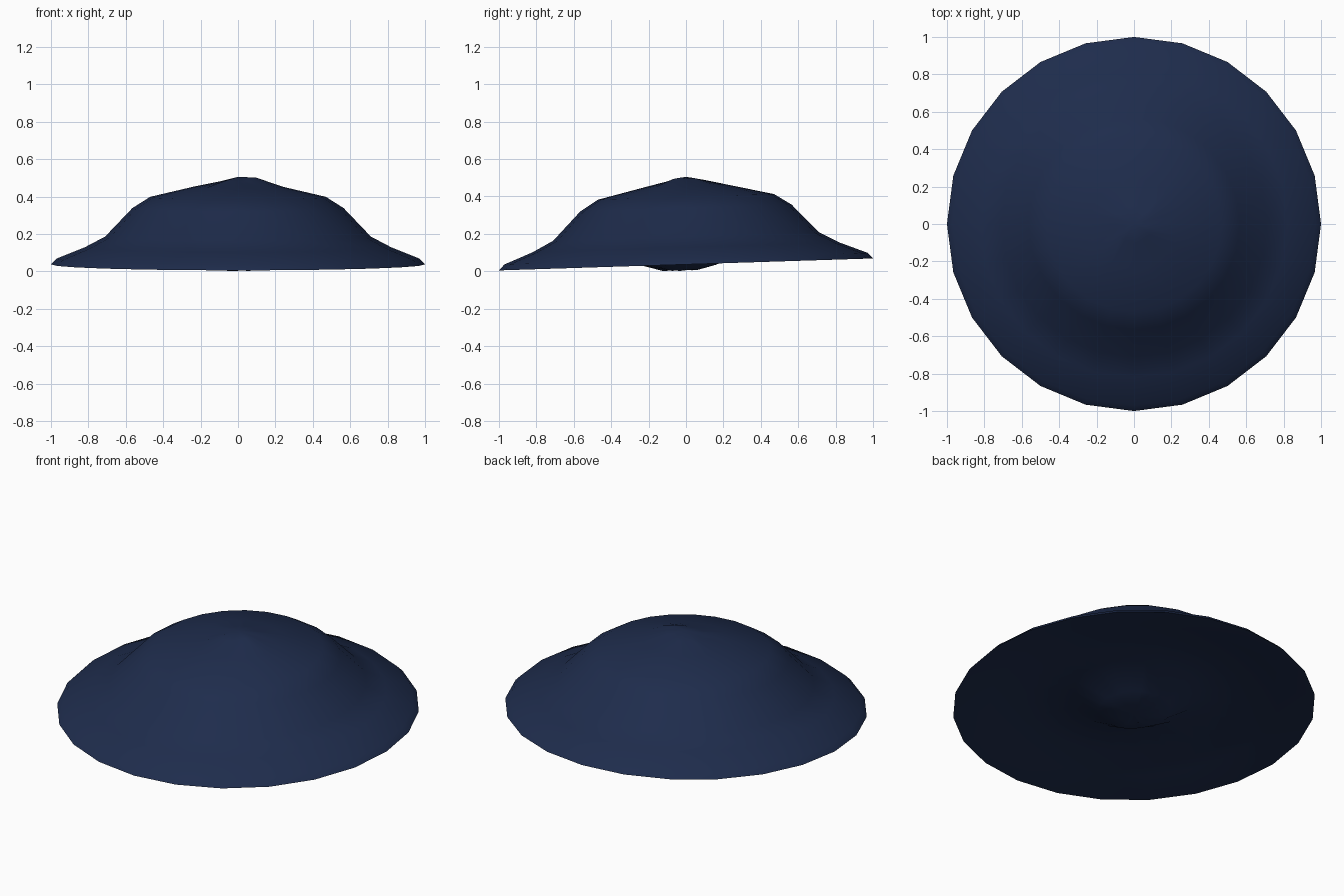
import bpy, bmesh, math, random

if "Cube" in bpy.data.objects:
    bpy.data.objects.remove(bpy.data.objects["Cube"])

random.seed(4)
SIDES = 24
TILT = 0.032          # the hat leans forward: back rim is higher

navy = bpy.data.materials.new("navy felt")
navy.diffuse_color = (0.013, 0.025, 0.072, 1)
navy.use_nodes = True
navy.node_tree.nodes["Principled BSDF"].inputs["Base Color"].default_value = navy.diffuse_color

# (radius, height) from crown to rim, then along the hollow underside
profile = [(0.10, 0.482), (0.24, 0.452), (0.47, 0.398), (0.565, 0.338),
           (0.71, 0.186), (0.82, 0.128), (0.97, 0.068), (1.0, 0.037),
           (0.97, 0.04), (0.80, 0.07), (0.60, 0.10), (0.36, 0.11),
           (0.20, 0.036), (0.09, 0.008)]

bm = bmesh.new()
rings = []
for i, (r, z) in enumerate(profile):
    ring = []
    for k in range(SIDES):
        a = 2 * math.pi * k / SIDES
        x, y, h = r * math.cos(a), r * math.sin(a), z
        if i == 0:                       # gathered cloth at the crown tip
            h += 0.018 * max(0, math.cos(a)) + random.uniform(-0.006, 0.004)
        if i >= len(profile) - 2:        # gathered cloth underneath
            x -= 0.03
            y -= 0.03
            h += random.uniform(-0.006, 0.006)
        ring.append(bm.verts.new((x, y, max(0.001, h + TILT * y))))
    rings.append(ring)

for a, b in zip(rings, rings[1:]):
    for k in range(SIDES):
        n = (k + 1) % SIDES
        bm.faces.new((a[k], b[k], b[n], a[n]))

# close the crown and the underside with fans
top = bm.verts.new((0.0, 0.0, 0.505))
low = bm.verts.new((-0.02, -0.03, 0.012))
for k in range(SIDES):
    n = (k + 1) % SIDES
    bm.faces.new((top, rings[0][k], rings[0][n]))
    bm.faces.new((low, rings[-1][n], rings[-1][k]))
bmesh.ops.recalc_face_normals(bm, faces=bm.faces)

mesh = bpy.data.meshes.new("hat")
bm.to_mesh(mesh)
bm.free()
mesh.materials.append(navy)
hat = bpy.data.objects.new("hat", mesh)
bpy.context.collection.objects.link(hat)

bpy.context.view_layer.objects.active = hat
hat.select_set(True)
bpy.ops.object.shade_smooth_by_angle(angle=math.radians(40))
